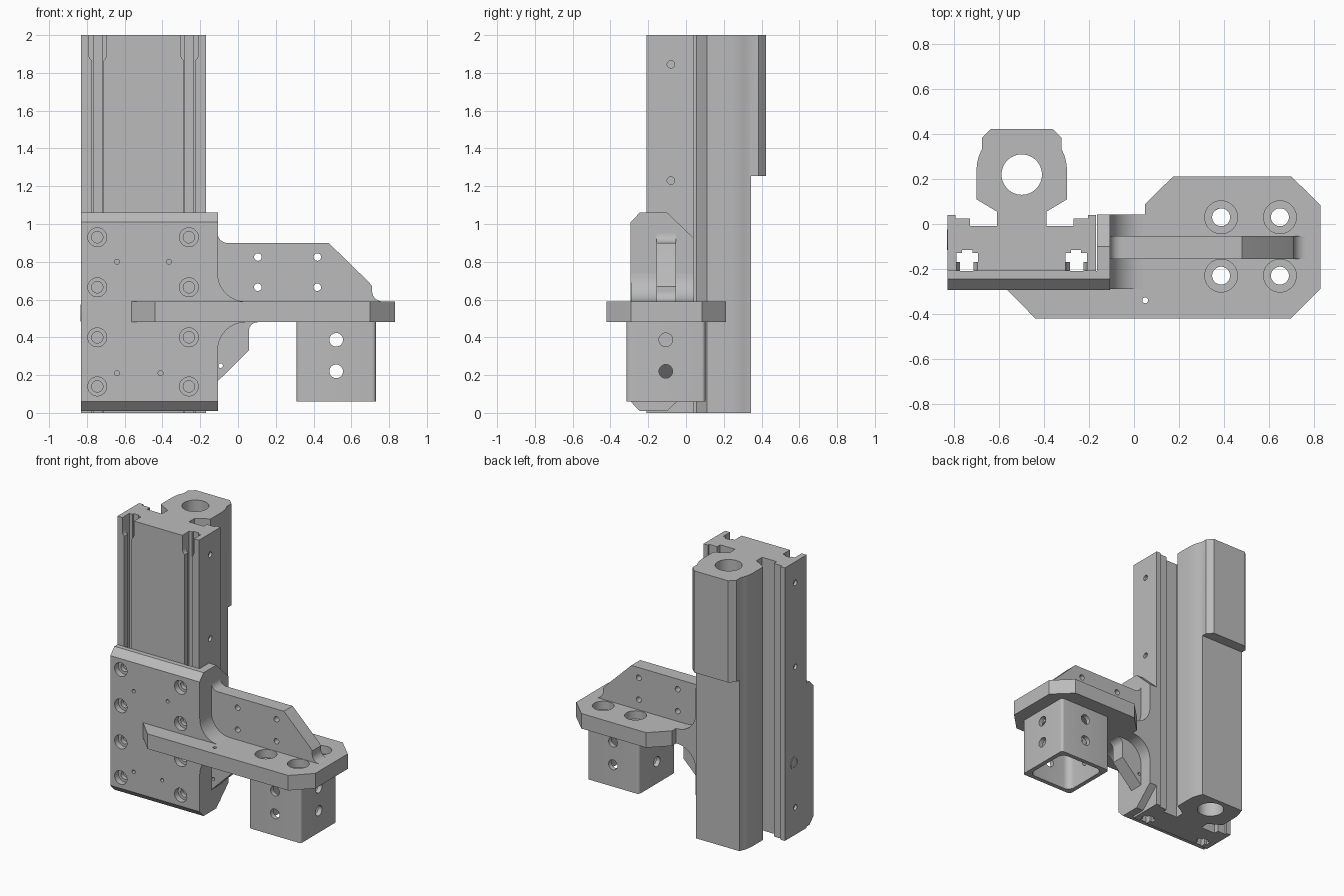
import bpy, bmesh, math
from mathutils import Vector, Matrix

if "Cube" in bpy.data.objects:
    bpy.data.objects.remove(bpy.data.objects["Cube"])

metal = bpy.data.materials.new("machined_grey")
metal.use_nodes = True
GREY = (0.5, 0.5, 0.5, 1)
metal.diffuse_color = GREY
metal.node_tree.nodes["Principled BSDF"].inputs["Base Color"].default_value = GREY


def place(axis, u, v, w):
    """Map profile coordinates (u, v) and depth w to space."""
    return {"x": Vector((w, u, v)), "y": Vector((u, w, v)), "z": Vector((u, v, w))}[axis]


def add_prism(bm, pts, axis, a, b):
    face = bm.faces.new([bm.verts.new(place(axis, u, v, a)) for u, v in pts])
    new = bmesh.ops.extrude_face_region(bm, geom=[face])["geom"]
    shift = place(axis, 0, 0, b - a)
    bmesh.ops.translate(bm, vec=shift, verts=[g for g in new if isinstance(g, bmesh.types.BMVert)])


def finish(name, bm):
    bmesh.ops.recalc_face_normals(bm, faces=bm.faces)
    me = bpy.data.meshes.new(name)
    bm.to_mesh(me)
    bm.free()
    me.materials.append(metal)
    ob = bpy.data.objects.new(name, me)
    bpy.context.collection.objects.link(ob)
    return ob


def prism(name, pts, axis, a, b):
    bm = bmesh.new()
    add_prism(bm, pts, axis, a, b)
    return finish(name, bm)


def arc(cu, cv, r, start, end, n=10):
    angles = [math.radians(start + (end - start) * i / n) for i in range(n + 1)]
    return [(cu + r * math.cos(t), cv + r * math.sin(t)) for t in angles]


def circle(cu, cv, r, n=32):
    return arc(cu, cv, r, 0, 360, n)[:-1]


def rect(u0, v0, u1, v1, r=0):
    if not r:
        return [(u0, v0), (u1, v0), (u1, v1), (u0, v1)]
    return (arc(u1 - r, v1 - r, r, 0, 90, 6) + arc(u0 + r, v1 - r, r, 90, 180, 6)
            + arc(u0 + r, v0 + r, r, 180, 270, 6) + arc(u1 - r, v0 + r, r, 270, 360, 6))


def cut(ob, profiles, axis, a, b):
    """Subtract prisms that do not touch one another."""
    bm = bmesh.new()
    for pts in profiles:
        add_prism(bm, pts, axis, a, b)
    tool = finish("cutter", bm)
    tool.hide_render = True
    mod = ob.modifiers.new("cut", "BOOLEAN")
    mod.operation, mod.solver, mod.object = "DIFFERENCE", "EXACT", tool
    bpy.context.view_layer.objects.active = ob
    bpy.ops.object.modifier_apply(modifier=mod.name)
    bpy.data.objects.remove(tool)


def mirror(pts, mid=-0.5):
    return pts + [(2 * mid - u, v) for u, v in reversed(pts)]


parts = []

# Rail with two front slots and a stepped back
half = [(-0.73, -0.01), (-0.73, 0.025), (-0.795, 0.025), (-0.795, 0.04), (-0.83, 0.04), (-0.83, -0.21),
        (-0.775, -0.21), (-0.775, -0.17), (-0.79, -0.17), (-0.79, -0.13), (-0.765, -0.13),
        (-0.765, -0.115), (-0.72, -0.115), (-0.72, -0.13), (-0.695, -0.13), (-0.695, -0.17),
        (-0.715, -0.17), (-0.715, -0.21)]
rail = prism("rail", mirror(half), "z", 0, 2)
entries = [arc(x, 1.9, 0.047, 180, 360) + [(x + 0.047, 2.1), (x - 0.047, 2.1)] for x in (-0.743, -0.257)]
cut(rail, entries, "y", -0.25, -0.165)
side_holes = [circle(-0.08, z, 0.02, 20) for z in (0.2, 1.23, 1.845)]
cut(rail, side_holes, "x", -0.19, -0.1)
cut(rail, side_holes, "x", -0.9, -0.81)
parts.append(rail)

# Bored column behind the rail, relieved along its lower back
half = [(-0.61, -0.01), (-0.61, 0.055), (-0.702, 0.11), (-0.702, 0.24), (-0.698, 0.275),
        (-0.69, 0.305), (-0.677, 0.335), (-0.677, 0.385), (-0.637, 0.423)]
column = prism("column", mirror(half), "z", 0, 2)
cut(column, [rect(-0.9, -0.1, 0, 1.255)], "y", 0.345, 0.6)
cut(column, [circle(-0.5, 0.22, 0.09, 48)], "z", -0.1, 2.1)
parts.append(column)

# Side fitting
fitting = prism("side_fitting", circle(-0.07, 0.53, 0.045), "x", -0.833, -0.8)
cut(fitting, [circle(-0.07, 0.53, 0.03)], "x", -0.9, -0.82)
parts.append(fitting)

# Carriage face plate with counterbored bolt holes
face = prism("carriage_plate",
             [(-0.21, 0.01), (-0.245, 0.01), (-0.293, 0.06), (-0.293, 1.01), (-0.245, 1.06), (-0.21, 1.06)],
             "x", -0.83, -0.165)
bolts = [(x, z) for x in (-0.745, -0.26) for z in (0.14, 0.4, 0.665, 0.93)]
cut(face, [circle(x, z, 0.05) for x, z in bolts], "y", -0.4, -0.25)
cut(face, [circle(x, z, 0.03) for x, z in bolts], "y", -0.4, -0.22)
pins = [(-0.64, 0.8), (-0.365, 0.8), (-0.64, 0.21), (-0.41, 0.21)]
cut(face, [circle(x, z, 0.013, 16) for x, z in pins], "y", -0.4, -0.23)
parts.append(face)

# Carriage side flange
parts.append(prism("carriage_flange",
                   [(-0.245, 0.01), (-0.293, 0.06), (-0.293, 1.01), (-0.245, 1.06),
                    (-0.1, 1.06), (0.042, 0.925), (0.042, 0.145), (-0.1, 0.01)],
                   "x", -0.165, -0.107))

# Horizontal bracket plate with counterbored holes
plate = prism("bracket_plate",
              [(-0.57, -0.288), (-0.44, -0.42), (0.7, -0.42), (0.83, -0.29), (0.83, 0.085), (0.7, 0.212),
               (0.175, 0.212), (0.05, 0.09), (0.05, 0.042), (-0.11, 0.042), (-0.11, -0.288)],
              "z", 0.48, 0.59)
holes = [(x, y) for x in (0.388, 0.65) for y in (0.03, -0.23)]
cut(plate, [circle(x, y, 0.073) for x, y in holes], "z", 0.53, 0.7)
cut(plate, [circle(x, y, 0.04) for x, y in holes], "z", 0.4, 0.7)
cut(plate, [circle(0.05, -0.34, 0.013, 16)], "z", 0.4, 0.7)
parts.append(plate)

# Large fillets joining the flange to the bracket plate
parts.append(prism("upper_fillet", [(-0.11, 0.59)] + arc(0.04, 0.737, 0.147, 180, 270), "y", -0.29, 0.042))
parts.append(prism("lower_fillet", [(-0.11, 0.48)] + arc(0.04, 0.333, 0.147, 180, 90), "y", -0.29, 0.042))

# Stiffening webs above and below the plate
web = prism("upper_web",
            [(-0.11, 0.59)] + arc(-0.057, 0.95, 0.05, 180, 270) + [(0.48, 0.9), (0.695, 0.69), (0.71, 0.67)]
            + arc(0.765, 0.645, 0.055, 180, 270), "y", -0.155, -0.053)
cut(web, [circle(x, z, 0.02, 20) for x in (0.105, 0.42) for z in (0.665, 0.825)], "y", -0.3, 0.1)
parts.append(web)
web = prism("lower_web",
            [(-0.11, 0.48), (-0.11, 0.165), (0.057, 0.33)] + arc(0.105, 0.432, 0.048, 180, 90),
            "y", -0.155, -0.053)
cut(web, [circle(-0.092, 0.25, 0.012, 16)], "y", -0.3, 0.1)
parts.append(web)

# Hollow square tube under the plate
tube = prism("square_tube", rect(0.31, -0.315, 0.73, 0.102, 0.02), "z", 0.06, 0.48)
cut(tube, [rect(0.342, -0.283, 0.698, 0.07, 0.05)], "z", 0, 0.6)
cut(tube, [circle(0.52, z, 0.036) for z in (0.22, 0.387)], "y", -0.5, 0.3)
cut(tube, [circle(-0.107, z, 0.036) for z in (0.22, 0.387)], "x", 0.2, 0.9)
parts.append(tube)

# Smooth the round surfaces, keep machined edges crisp
bpy.ops.object.select_all(action="DESELECT")
for ob in parts:
    ob.select_set(True)
bpy.context.view_layer.objects.active = parts[0]
bpy.ops.object.shade_smooth_by_angle(angle=math.radians(25))
